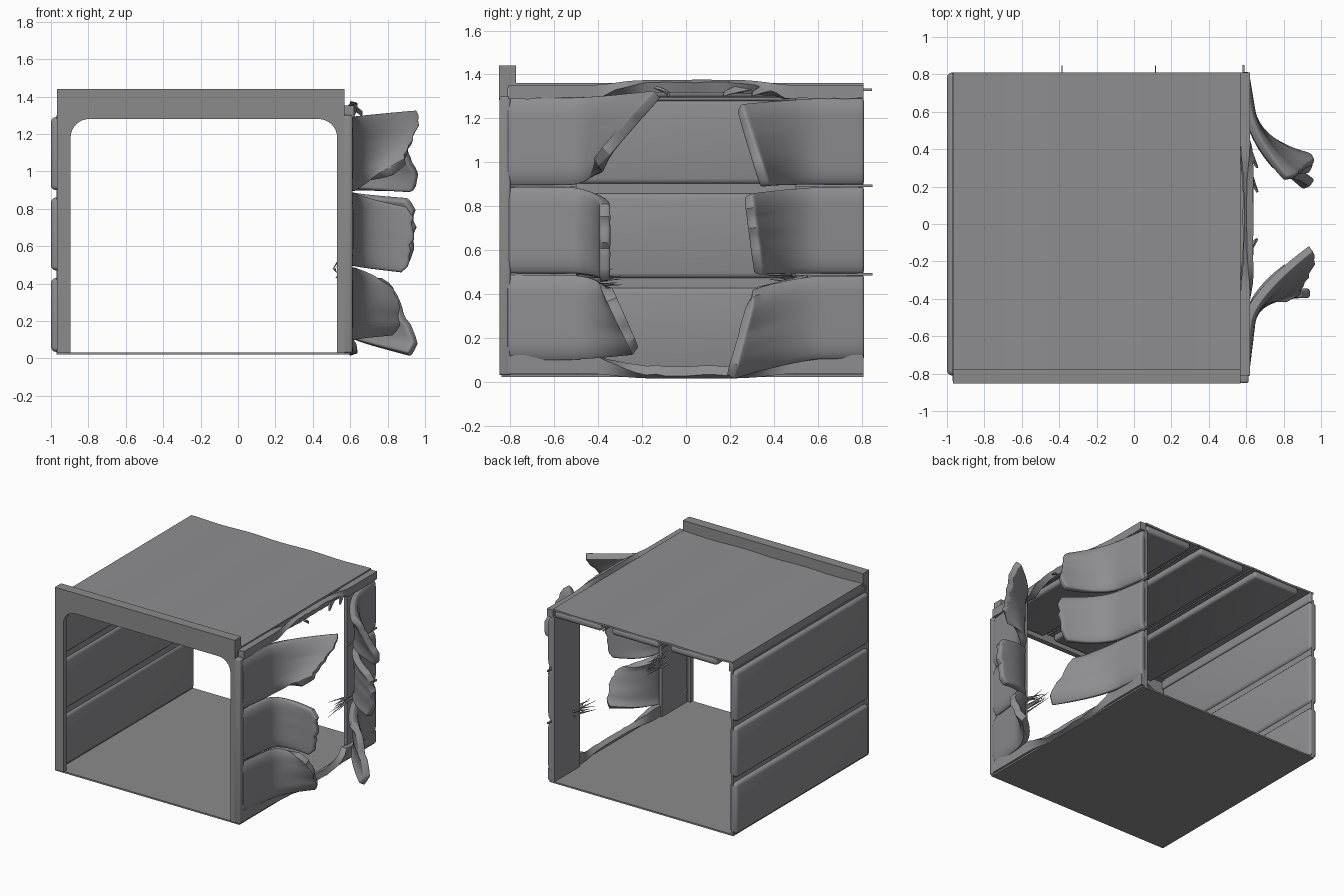
import bpy, bmesh, math, random
from mathutils import Vector, Matrix

if "Cube" in bpy.data.objects:
    bpy.data.objects.remove(bpy.data.objects["Cube"])

random.seed(4)

def material(name, rgb):
    m = bpy.data.materials.new(name)
    m.diffuse_color = (*rgb, 1)
    m.use_nodes = True
    m.node_tree.nodes["Principled BSDF"].inputs["Base Color"].default_value = m.diffuse_color
    return m

PANEL = material("grey panel metal", (0.27, 0.27, 0.285))
FRAME = material("grey frame metal", (0.26, 0.26, 0.265))

def finish(name, bm, mat, thick=0, bevel=0, segs=3):
    """Turn a bmesh into an object, bake its modifiers and shade it."""
    bmesh.ops.recalc_face_normals(bm, faces=bm.faces)
    me = bpy.data.meshes.new(name)
    bm.to_mesh(me)
    bm.free()
    ob = bpy.data.objects.new(name, me)
    bpy.context.collection.objects.link(ob)
    if thick:
        s = ob.modifiers.new("thickness", 'SOLIDIFY')
        s.thickness, s.offset = thick, 0
    if bevel:
        b = ob.modifiers.new("round", 'BEVEL')
        b.width, b.segments = bevel, segs
        b.limit_method, b.angle_limit = 'ANGLE', math.radians(55)
    dg = bpy.context.evaluated_depsgraph_get()
    dg.update()
    new = bpy.data.meshes.new_from_object(ob.evaluated_get(dg))
    ob.modifiers.clear()
    ob.data = new
    new.materials.clear()
    new.materials.append(mat)
    for p in new.polygons:
        p.use_smooth = True
    new.set_sharp_from_angle(angle=math.radians(35))
    return ob

def box(name, lo, hi, mat, bevel=0):
    bm = bmesh.new()
    lo, hi = Vector(lo), Vector(hi)
    bmesh.ops.create_cube(bm, size=1, matrix=Matrix.Translation((lo + hi) / 2)
                          @ Matrix.Diagonal((*(hi - lo), 1)))
    return finish(name, bm, mat, bevel=bevel)

def sheet(name, f, nu, nv, thick, mat, bevel=0):
    """Grid surface f(u, v) given thickness."""
    bm = bmesh.new()
    g = [[bm.verts.new(f(i / nu, j / nv)) for j in range(nv + 1)] for i in range(nu + 1)]
    for i in range(nu):
        for j in range(nv):
            bm.faces.new((g[i][j], g[i + 1][j], g[i + 1][j + 1], g[i][j + 1]))
    return finish(name, bm, mat, thick, bevel)

# Floor plate
box("floor", (-0.97, -0.84, 0.02), (0.6, 0.81, 0.032), FRAME)

# Intact left wall: backing sheet with three rounded panels
BANDS = [(0.035, 0.43), (0.47, 0.86), (0.90, 1.29)]
box("left_wall_backing", (-0.97, -0.81, 0.03), (-0.95, 0.81, 1.3), PANEL)
for k, (a, b) in enumerate(BANDS):
    box(f"left_panel_{k + 1}", (-1, -0.81, a), (-0.935, 0.81, b), PANEL, 0.026)

# Roof: sheet with faint waves, and three panels hanging below it
sheet("roof", lambda u, v: Vector((-0.965 + 1.535 * u, -0.79 + 1.6 * v,
      1.352 + 0.003 * math.cos(u * 6 * math.pi))), 48, 1, 0.014, PANEL)
for k, x in enumerate((-0.63, -0.13, 0.36)):
    box(f"ceiling_panel_{k + 1}", (x - 0.2, -0.8, 1.295), (x + 0.2, 0.81, 1.35), PANEL, 0.02)
box("left_roof_rail", (-0.965, -0.81, 1.28), (-0.93, 0.81, 1.355), PANEL, 0.01)

# Front frame: U outline with rounded inner corners
def front_frame():
    z0, zi, zo, r = 0.03, 1.28, 1.38, 0.1
    xl, xr = -0.895, 0.53
    pts = [(-0.967, z0), (-0.967, zo), (0.57, zo), (0.57, z0), (xr, z0)]
    pts += [(xr - r + r * math.cos(t), zi - r + r * math.sin(t))
            for t in (k * math.pi / 16 for k in range(9))]
    pts += [(xl + r - r * math.sin(t), zi - r + r * math.cos(t))
            for t in (k * math.pi / 16 for k in range(9))]
    pts.append((xl, z0))
    bm = bmesh.new()
    face = bm.faces.new([bm.verts.new((x, -0.85, z)) for x, z in pts])
    out = bmesh.ops.extrude_face_region(bm, geom=[face])
    bmesh.ops.translate(bm, vec=(0, 0.038, 0),
                        verts=[e for e in out["geom"] if isinstance(e, bmesh.types.BMVert)])
    return finish("front_frame", bm, FRAME)

front_frame()
box("front_top_beam", (-0.967, -0.85, 1.34), (0.57, -0.775, 1.44), FRAME)
box("front_beam_face", (-0.967, -0.852, 1.283), (0.57, -0.82, 1.44), FRAME)
box("right_front_post", (0.55, -0.85, 0.03), (0.612, -0.8, 1.3), FRAME, 0.01)

# Blown-open right wall: panels peel outward from both ends
def flap(name, side, z0, z1, hinge, ctrl, tip_lo, tip_hi):
    tip_lo, tip_hi = Vector(tip_lo), Vector(tip_hi)
    wob = [random.uniform(-0.012, 0.012) for _ in range(13)]

    def f(u, v):
        z = z0 + (z1 - z0) * v
        start = Vector((0.59, side * 0.81, z))
        h = Vector((0.625, side * hinge, z))
        if u < 0.3:
            p = start.lerp(h, u / 0.3)
        else:
            t = (u - 0.3) / 0.7
            tip = tip_lo.lerp(tip_hi, v)
            tip.x += wob[round(v * 12)]
            tip.x -= 0.03 * (2 * v - 1) ** 4
            c = Vector((ctrl[0], side * ctrl[1], 0.75 * z + 0.25 * tip.z))
            p = h * (1 - t) ** 2 + c * (2 * t * (1 - t)) + tip * t * t
        p.x -= 0.02 * abs(2 * v - 1) ** 8       # pillowed long edges
        return p
    sheet(name, f, 24, 12, 0.05, PANEL, 0.014)

RIGHT = [(0.11, 0.475), (0.50, 0.88), (0.905, 1.285)]
FRONT_TIPS = [((0.87, -0.23, 0.14), (0.83, -0.36, 0.42)),
              ((0.92, -0.37, 0.46), (0.94, -0.37, 0.81)),
              ((0.87, -0.41, 1.00), (0.985, -0.13, 1.31))]
BACK_TIPS = [((0.975, 0.20, 0.02), (0.81, 0.30, 0.40)),
             ((0.93, 0.33, 0.49), (0.95, 0.28, 0.85)),
             ((0.99, 0.36, 0.89), (0.85, 0.24, 1.25))]
for k, (a, b) in enumerate(RIGHT):
    flap(f"torn_front_panel_{k + 1}", -1, a, b, 0.52, (0.655, 0.37), *FRONT_TIPS[k])
    flap(f"torn_back_panel_{k + 1}", 1, a, b, 0.60, (0.66, 0.43), *BACK_TIPS[k])

# Thin wall strip behind the seams at each end
for side, label in ((-1, "front"), (1, "back")):
    ys = sorted((side * 0.81, side * 0.5))
    box(f"right_wall_backing_{label}", (0.555, ys[0], 0.03), (0.58, ys[1], 1.3), PANEL)

# Torn edges left along the sill and under the roof
def bump(y):
    return max(0, 1 - ((y - 0.03) / 0.42) ** 4)

def sill(u, v):
    y = -0.81 + 1.62 * u
    top = 0.12 - 0.07 * bump(y) + random.uniform(-0.004, 0.004)
    return Vector((0.59 + 0.04 * bump(y) * v, y, 0.035 + (top - 0.035) * v))

def rail(u, v):
    y = -0.81 + 1.62 * u
    low = 1.29 + 0.05 * bump(y) + random.uniform(-0.004, 0.004)
    return Vector((0.595 + 0.035 * bump(y) * (1 - v), y, low + (1.352 - low) * v))

sheet("torn_sill", sill, 36, 2, 0.045, PANEL)
sheet("torn_roof_rail", rail, 36, 2, 0.05, PANEL)
# Curled scraps beside the top of the hole
for k, (y, dy) in enumerate(((-0.2, 0.12), (0.27, -0.1), (0.38, -0.08))):
    sheet(f"roof_scrap_{k + 1}", lambda u, v, y=y, dy=dy: Vector((
        0.6 + 0.06 * u, y + dy * u + 0.09 * v * (1 - u), 1.35 - 0.03 * u * u - 0.02 * v)),
        5, 3, 0.012, PANEL)

# Thin sealing strips in the seams, poking out at the ends
for z in (0.49, 0.893):
    box("wall_seal", (0.58, -0.845, z - 0.006), (0.592, -0.5, z + 0.006), PANEL)
    box("wall_seal", (0.58, 0.5, z - 0.006), (0.592, 0.85, z + 0.006), PANEL)
for x in (-0.385, 0.115):
    box("roof_seal", (x - 0.003, -0.8, 1.325), (x + 0.003, 0.848, 1.335), PANEL)

# Splinters inside the torn wall
def splinters(name, centre, side):
    bm = bmesh.new()
    for _ in range(10):
        d = Vector((random.uniform(-0.25, 0.15), side * -1, random.uniform(-0.3, 0.3))).normalized()
        length = random.uniform(0.12, 0.26)
        at = Vector(centre) + Vector((random.uniform(-0.025, 0.025),
                                      random.uniform(-0.04, 0.04), random.uniform(-0.04, 0.04)))
        bmesh.ops.create_cone(bm, segments=4, radius1=0.009, radius2=0.001, depth=length,
                              cap_ends=True, matrix=Matrix.Translation(at)
                              @ d.to_track_quat('Z', 'Y').to_matrix().to_4x4())
    finish(name, bm, PANEL)

splinters("front_splinters", (0.545, -0.42, 0.465), -1)
splinters("back_splinters", (0.56, 0.46, 0.45), 1)
